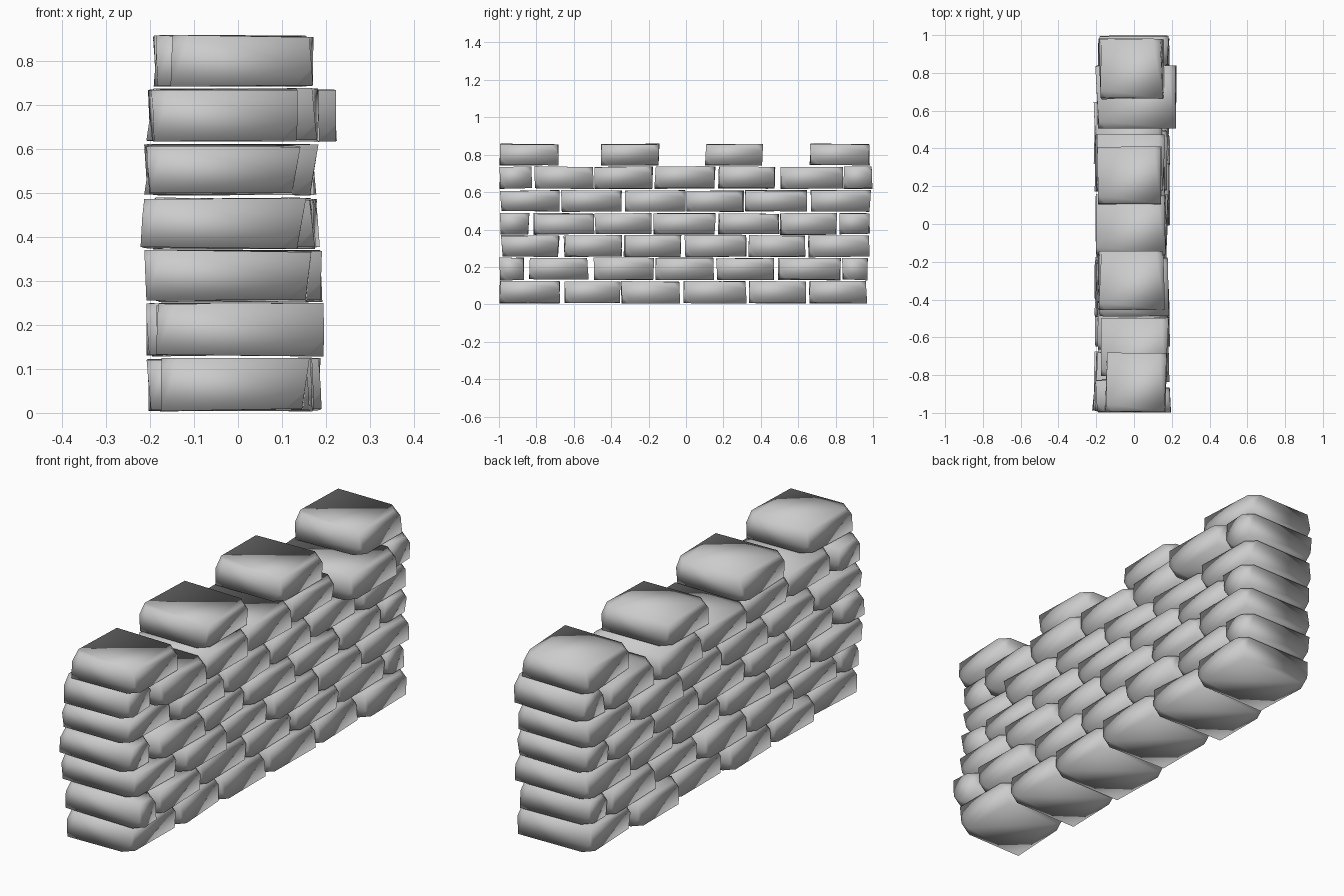
import bpy, bmesh, random

if "Cube" in bpy.data.objects:
    bpy.data.objects.remove(bpy.data.objects["Cube"])

random.seed(4)

# Courses: base height, top height, (y start, y end) of each stone
COURSES = [
    (0.007, 0.123, [(-1, -.67), (-.655, -.35), (-.35, -.03), (-.015, .325), (.335, .645), (.655, .97)]),
    (0.132, 0.247, [(-1, -.865), (-.84, -.52), (-.5, -.17), (-.165, .15), (.16, .475), (.49, .83), (.83, .975)]),
    (0.255, 0.368, [(-.99, -.675), (-.655, -.34), (-.335, -.025), (-.01, .325), (.33, .64), (.65, .985)]),
    (0.375, 0.487, [(-.995, -.835), (-.82, -.49), (-.49, -.18), (-.175, .16), (.17, .5), (.5, .81), (.82, .985)]),
    (0.498, 0.609, [(-.995, -.67), (-.67, -.34), (-.33, 0), (0, .31), (.31, .65), (.66, .99)]),
    (0.620, 0.736, [(-1, -.82), (-.81, -.49), (-.49, -.175), (-.17, .16), (.17, .48), (.5, .84), (.84, 1)]),
    (0.745, 0.857, [(-1, -.68), (-.46, -.14), (.1, .415), (.66, .985)]),
]
# Sideways extents of the front end stones and of the battlements
FRONT_X = [(-.165, .155), (-.19, .185), (-.205, .16), (-.21, .145), (-.2, .13), (-.195, .13), (-.155, .17)]
MERLON_X = [(-.153, .17), (-.182, .158), (-.19, .14), (-.18, .15)]


def stone(name, xs, ys, zs):
    """Box with uneven corners, every second corner chipped off."""
    bm = bmesh.new()
    bmesh.ops.create_cube(bm, size=1)
    chipped = []
    for v in bm.verts:
        sx, sy, sz = (1 if c > 0 else -1 for c in v.co)
        x = xs[sx > 0] + random.uniform(-.012, .012)
        y = ys[sy > 0] - sy * random.uniform(0, .01)
        z = zs[sz > 0] + random.uniform(-.004, .003)
        v.co = (x, y, max(z, 0))
        if sx * sy * sz > 0:
            chipped.append(v)
    bmesh.ops.bevel(bm, geom=chipped, offset=.04, offset_type='OFFSET',
                    segments=1, profile=.5, affect='VERTICES')
    for f in bm.faces:
        f.smooth = True
    mesh = bpy.data.meshes.new(name)
    bm.to_mesh(mesh)
    bm.free()
    bpy.context.collection.objects.link(bpy.data.objects.new(name, mesh))


# Lay the courses
for row, (z0, z1, spans) in enumerate(COURSES):
    for i, ys in enumerate(spans):
        if row == 6:
            xs, name = MERLON_X[i], f"battlement_{i}"
        else:
            c = random.uniform(-.025, .005)
            xs, name = (c - .178, c + .178), f"stone_{row}_{i}"
            if i == 0:
                xs = FRONT_X[row]
            elif (row, i) == (5, 5):
                xs = (-.195, .215)
        stone(name, xs, ys, (z0, z1))
